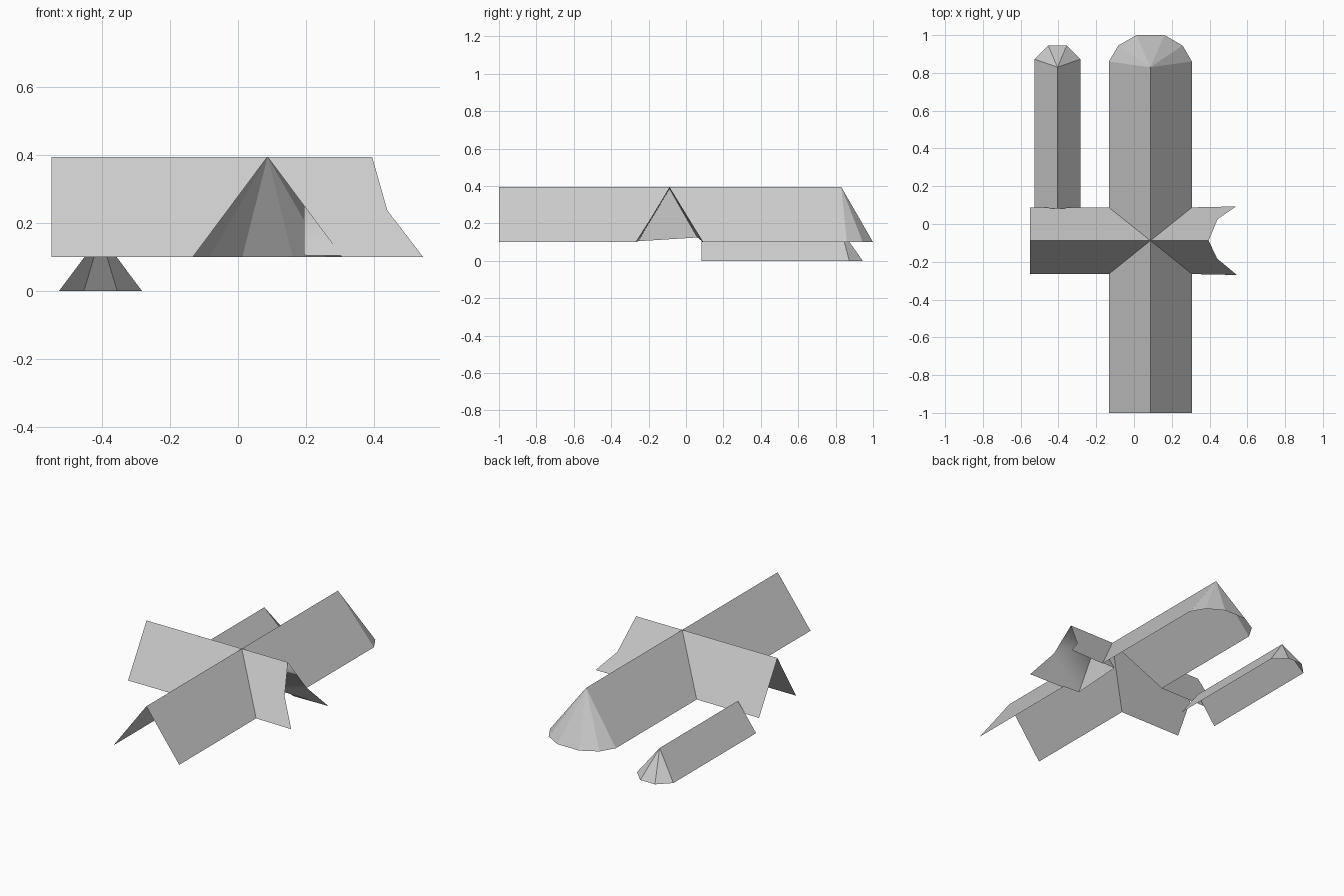
import bpy
from mathutils import Vector

cube = bpy.data.objects.get("Cube")
if cube:
    bpy.data.objects.remove(cube, do_unlink=True)

grey = bpy.data.materials.new("roof grey")
grey.use_nodes = True
grey.diffuse_color = (0.6, 0.6, 0.6, 1)
grey.node_tree.nodes["Principled BSDF"].inputs["Base Color"].default_value = (0.6, 0.6, 0.6, 1)


def sheet(name, polygons, up=True):
    """Thin open surface; every face is turned to look up (or down)."""
    points, faces = [], []
    for poly in polygons:
        poly = [Vector(p) for p in poly]
        normal = sum(((poly[i] - poly[0]).cross(poly[i + 1] - poly[0])
                      for i in range(1, len(poly) - 1)), Vector())
        if (normal.z > 0) != up:
            poly.reverse()
        for p in poly:
            if p not in points:
                points.append(p)
        faces.append([points.index(p) for p in poly])
    mesh = bpy.data.meshes.new(name)
    mesh.from_pydata(points, [], faces)
    mesh.materials.append(grey)
    obj = bpy.data.objects.new(name, mesh)
    bpy.context.collection.objects.link(obj)
    return obj


def fan(apex, rim, z):
    """Half-cone hip: facets from the ridge end down to the rim points."""
    rim = [(x, y, z) for x, y in rim]
    return [(apex, a, b) for a, b in zip(rim, rim[1:])]


def mirrored_rim(cx, half):
    return [(cx - dx, y) for dx, y in half] + [(cx + dx, y) for dx, y in reversed(half)]


# Shared levels and the crossing of the two ridges
EAVE, TOP = 0.10, 0.395
CX, CY = 0.087, -0.088
X0, X1, Y0, Y1 = -0.133, 0.307, -0.265, 0.088
centre = (CX, CY, TOP)

# Long roof: front gable arm, and back arm ending in a faceted hip
main_rim = mirrored_rim(CX, [(0.22, 0.86), (0.17, 0.945), (0.074, 1.0)])
hip_top = (CX, 0.83, TOP)
front_arm, back_arm = [], []
for x in (X0, X1):
    front_arm.append([centre, (x, Y0, EAVE), (x, -1, EAVE), (CX, -1, TOP)])
    back_arm.append([centre, (x, Y1, EAVE), (x, 0.86, EAVE), hip_top])
sheet("front_roof_arm", front_arm)
sheet("back_roof_arm", back_arm)
sheet("back_roof_hip", fan(hip_top, main_rim, EAVE))

# Cross roof: plain left wing, notched right wing
sheet("plain_wing", [[centre, (X0, y, EAVE), (-0.55, y, EAVE), (-0.55, CY, TOP)]
                     for y in (Y0, Y1)])
ridge_end = (0.395, CY, TOP)
notch = {Y0: [(0.44, -0.183, 0.237), (0.545, -0.27, EAVE)],
         Y1: [(0.442, 0.025, 0.21), (0.54, 0.093, EAVE)]}
sheet("notched_wing", [[centre, (X1, y, EAVE), tip, mid, ridge_end]
                       for y, (mid, tip) in notch.items()])

# Inner lining of the notched wing, with its end wall
WALL = 0.195
wall_top = (WALL, CY, 0.385)
feet = {Y0: (WALL, -0.255, 0.105), Y1: (WALL, 0.06, 0.125)}
lining = []
for y, (mid, tip) in notch.items():
    lining += [(wall_top, ridge_end, mid), (wall_top, mid, feet[y]), (feet[y], mid, tip)]
liner = sheet("wing_lining", lining, up=False)
for poly in liner.data.polygons:
    poly.use_smooth = True
sheet("wing_end_wall", [(wall_top, feet[Y0], feet[Y1])])

# Small separate roof with its own faceted hip
SX, S_TOP = -0.405, 0.163
small_top = (SX, 0.83, S_TOP)
small_rim = mirrored_rim(SX, [(0.122, 0.873), (0.049, 0.945)])
sheet("small_roof", [[(SX, 0.083, S_TOP), (x, 0.083, 0), (x, 0.873, 0), small_top]
                     for x in (SX - 0.122, SX + 0.122)])
sheet("small_roof_hip", fan(small_top, small_rim, 0))
